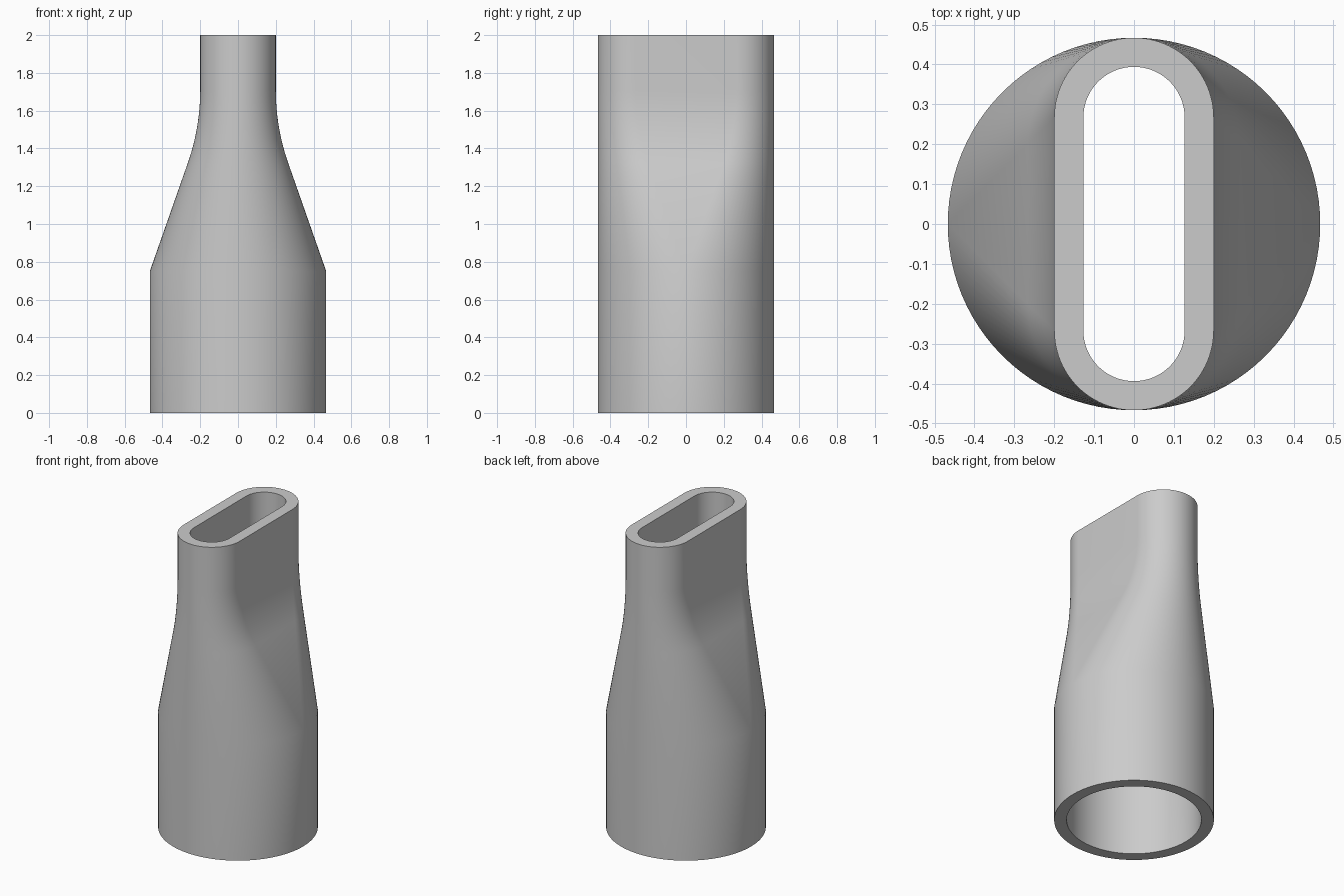
import bpy, bmesh, math

if "Cube" in bpy.data.objects:
    bpy.data.objects.remove(bpy.data.objects["Cube"])

R, W, WALL = 0.467, 0.2, 0.073      # tube radius, mouth half width, wall thickness
Z0, Z_BEND, TOP = 0.75, 1.51, 2.0   # taper start, taper/neck corner, mouth height
TAN = 0.2                           # tangent length of the rounded corner
HALF = 48                           # segments per half round

# Half width against height: straight tube, straight taper, arc, straight neck
slope = math.atan2(R - W, Z_BEND - Z0)
arc_r = TAN / math.tan(slope / 2)
profile = [(0, R), (Z0, R)]
for i in range(13):
    a = slope * (1 - i / 12)
    profile.append((Z_BEND + TAN - arc_r * math.sin(a), W + arc_r * (1 - math.cos(a))))
profile.append((TOP, W))


def slot_ring(bm, z, w, inset):
    """Round-ended slot whose length stays equal to the tube diameter."""
    r, offset = w - inset, R - w
    ring = []
    for side in (1, -1):
        for i in range(HALF + 1):
            a = math.pi * i / HALF
            ring.append(bm.verts.new((side * r * math.cos(a),
                                      side * (offset + r * math.sin(a)), z)))
    return ring


# Closed loop of rings: up the outside, down the inside
bm = bmesh.new()
rings = [slot_ring(bm, z, w, 0) for z, w in profile]
rings += [slot_ring(bm, z, w, WALL) for z, w in reversed(profile)]
for k, low in enumerate(rings):
    high = rings[(k + 1) % len(rings)]
    for i in range(len(low)):
        j = (i + 1) % len(low)
        bm.faces.new((low[i], low[j], high[j], high[i]))
bmesh.ops.remove_doubles(bm, verts=bm.verts, dist=1e-5)
bmesh.ops.recalc_face_normals(bm, faces=bm.faces)

mesh = bpy.data.meshes.new("nozzle_adapter")
bm.to_mesh(mesh)
bm.free()
nozzle = bpy.data.objects.new("nozzle_adapter", mesh)
bpy.context.collection.objects.link(nozzle)

grey = bpy.data.materials.new("light grey")
grey.diffuse_color = (0.6, 0.6, 0.6, 1)
grey.use_nodes = True
grey.node_tree.nodes["Principled BSDF"].inputs["Base Color"].default_value = grey.diffuse_color
mesh.materials.append(grey)

bpy.context.view_layer.objects.active = nozzle
nozzle.select_set(True)
bpy.ops.object.shade_smooth_by_angle(angle=math.radians(30))
